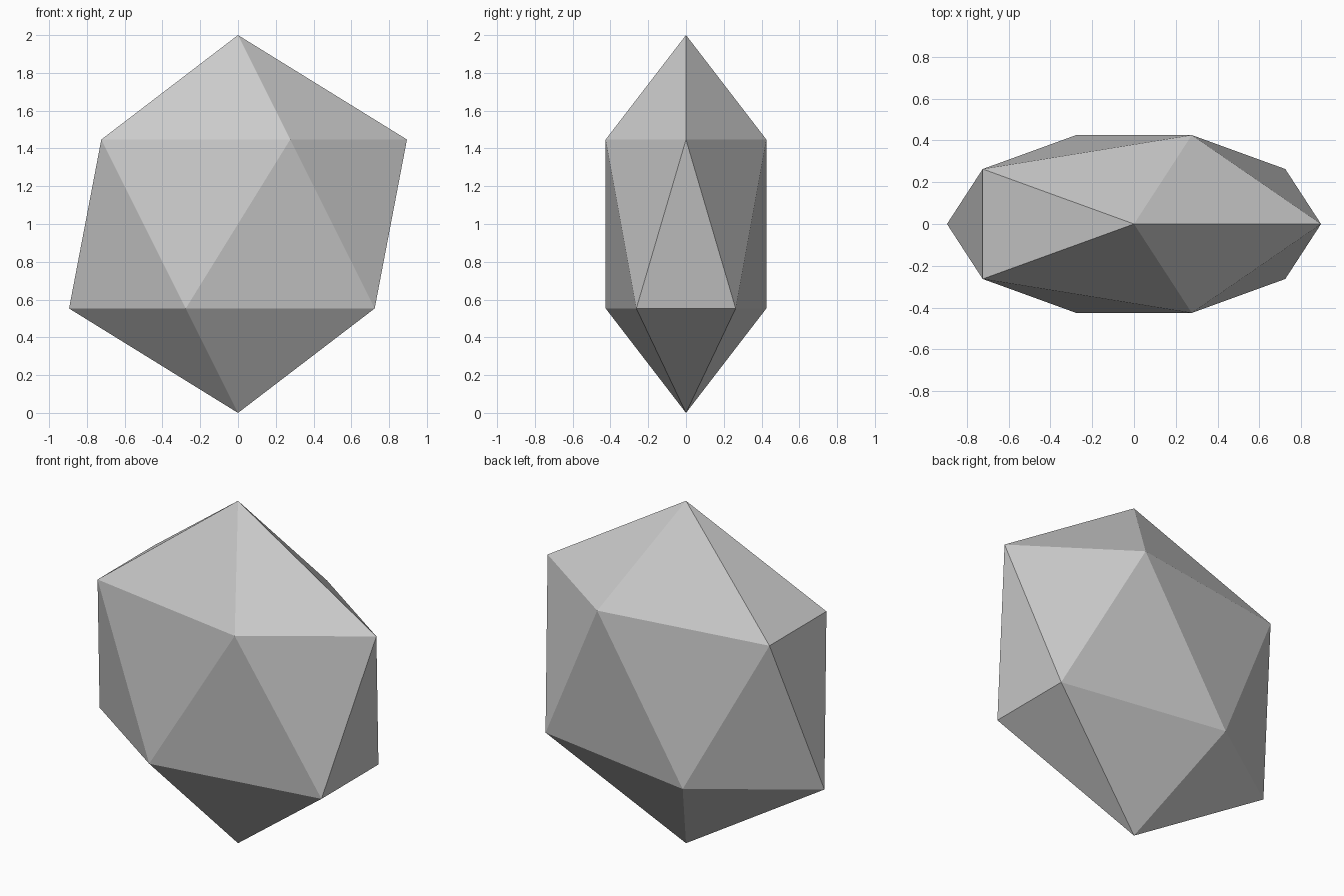
import bpy

if "Cube" in bpy.data.objects:
    bpy.data.objects.remove(bpy.data.objects["Cube"])

# Gem: a plain 20-sided icosphere, flattened front to back
bpy.ops.mesh.primitive_ico_sphere_add(subdivisions=1, radius=1, location=(0, 0, 1))
gem = bpy.context.object
gem.name = "flattened_gem"
gem.scale = (1, 0.5, 1)
bpy.ops.object.transform_apply(location=False, rotation=False, scale=True)
bpy.ops.object.shade_flat()
